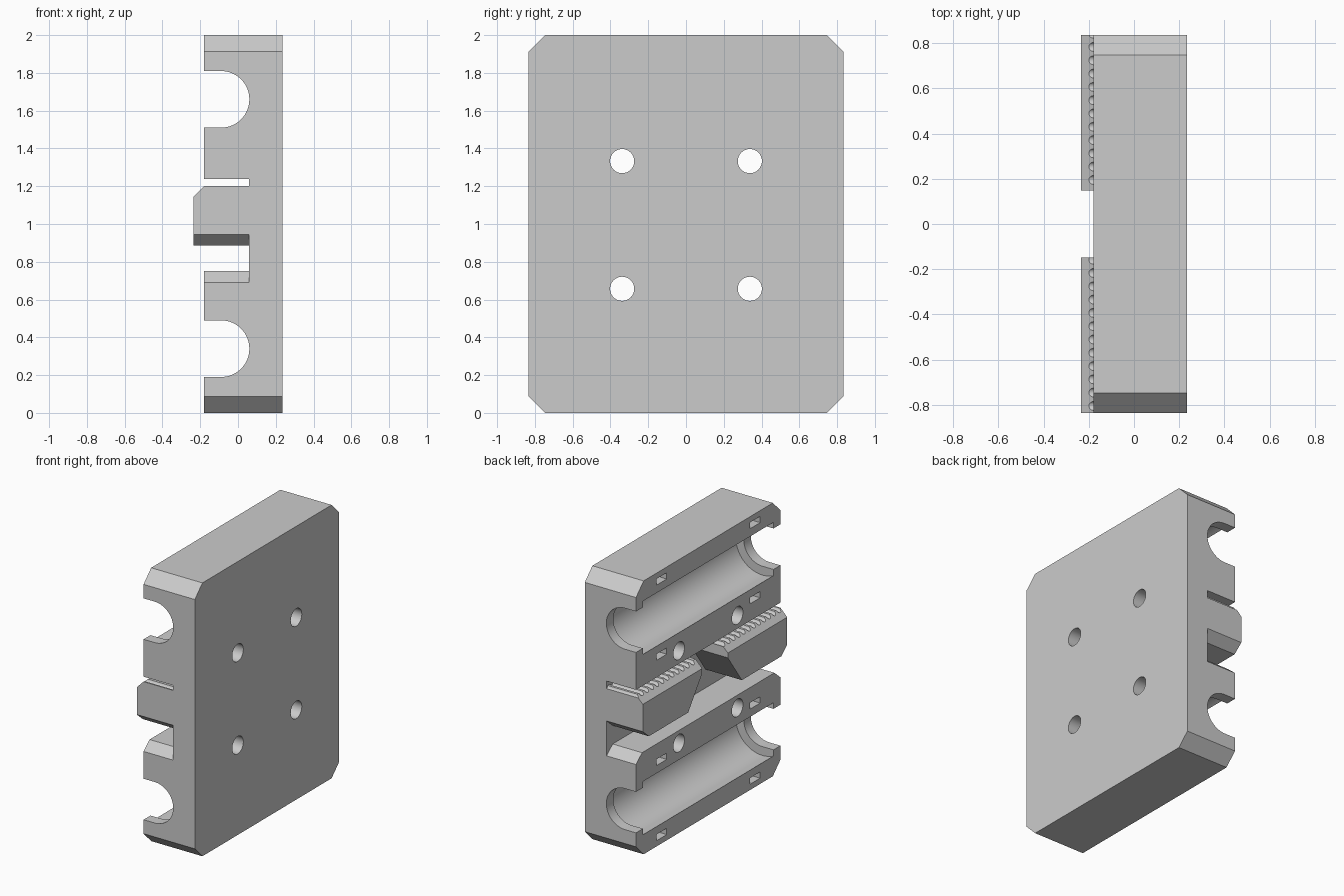
import bpy, bmesh, math
from mathutils import Vector

if "Cube" in bpy.data.objects:
    bpy.data.objects.remove(bpy.data.objects["Cube"], do_unlink=True)

grey = bpy.data.materials.new("plain grey")
grey.use_nodes = True
grey.diffuse_color = (0.6, 0.6, 0.6, 1)
grey.node_tree.nodes["Principled BSDF"].inputs["Base Color"].default_value = (0.6, 0.6, 0.6, 1)

HALF_Y, FACE_X, BACK_X, FLOOR_X = 0.835, -0.18, 0.235, 0.058
BEARING_X, BEARING_Z = -0.09, (0.34, 1.66)


def prism(name, outline, axis, lo, hi):
    """Extrude an outline along x (points are y, z) or along y (points are x, z)."""
    def place(p, t):
        return Vector((t, p[0], p[1])) if axis == "x" else Vector((p[0], t, p[1]))
    bm = bmesh.new()
    face = bm.faces.new([bm.verts.new(place(p, lo)) for p in outline])
    new = bmesh.ops.extrude_face_region(bm, geom=[face])["geom"]
    shift = place((0, 0), hi - lo)
    bmesh.ops.translate(bm, vec=shift, verts=[g for g in new if isinstance(g, bmesh.types.BMVert)])
    bmesh.ops.recalc_face_normals(bm, faces=bm.faces)
    mesh = bpy.data.meshes.new(name)
    bm.to_mesh(mesh)
    bm.free()
    mesh.materials.append(grey)
    obj = bpy.data.objects.new(name, mesh)
    bpy.context.scene.collection.objects.link(obj)
    return obj


def circle(a, b, r, n):
    return [(a + r * math.cos(math.tau * i / n), b + r * math.sin(math.tau * i / n)) for i in range(n)]


def u_shape(z, r, n=32):
    """Open-sided half round reaching past the grooved face."""
    arc = [(BEARING_X + r * math.sin(math.pi * i / n), z - r * math.cos(math.pi * i / n)) for i in range(n + 1)]
    return [(-0.3, z - r)] + arc + [(-0.3, z + r)]


def activate(obj):
    bpy.ops.object.select_all(action="DESELECT")
    obj.select_set(True)
    bpy.context.view_layer.objects.active = obj


def cut(target, cutter):
    cutter.hide_render = True
    mod = target.modifiers.new("cut", "BOOLEAN")
    mod.operation, mod.solver, mod.object = "DIFFERENCE", "EXACT", cutter
    activate(target)
    bpy.ops.object.modifier_apply(modifier=mod.name)
    bpy.data.objects.remove(cutter, do_unlink=True)


# Plate with chamfered corners
c = 0.088
plate = prism("carriage_plate", [
    (-HALF_Y, c), (-HALF_Y + c, 0), (HALF_Y - c, 0), (HALF_Y, c),
    (HALF_Y, 2 - c), (HALF_Y - c, 2), (-HALF_Y + c, 2), (-HALF_Y, 2 - c)], "x", FACE_X, BACK_X)

# Belt channel with flared lower ends
cut(plate, prism("channel_cutter", [
    (-0.9, 1.237), (-0.9, 0.634), (-0.765, 0.75), (0.765, 0.75), (0.9, 0.634), (0.9, 1.237)],
    "x", -0.3, FLOOR_X))

# Round bearing pockets, end openings and curved tie slots
for z in BEARING_Z:
    cut(plate, prism("end_cutter", u_shape(z, 0.15), "y", -1, 1))
    cut(plate, prism("pocket_cutter", circle(BEARING_X, z, 0.215, 64), "y", -0.755, 0.755))
    for y in (-0.54, 0.54):
        band = u_shape(z, 0.298) + u_shape(z, 0.252)[::-1]
        cut(plate, prism("tie_cutter", band, "y", y - 0.06, y + 0.06))

# Screw holes
for y in (-0.338, 0.338):
    for z in (0.657, 1.333):
        cut(plate, prism("hole_cutter", circle(y, z, 0.064, 32), "x", -0.5, 0.5))

# Toothed belt clamps on either side of the centre
parts = [plate]
for side, name in ((1, "back_belt_clamp"), (-1, "front_belt_clamp")):
    outline = [(0.148, 1.2), (HALF_Y, 1.2), (HALF_Y, 0.945), (0.765, 0.885), (0.31, 0.885), (0.148, 1.11)]
    clamp = prism(name, [(side * y, z) for y, z in outline], "x", -0.235, FLOOR_X + 0.01)
    cut(clamp, prism("slope_cutter", [(-0.28, 1.1), (-0.28, 1.3), (-0.08, 1.3)], "y", -1, 1))
    for k in range(-1, 28):
        y = 0.783 - 0.0588 * k
        if 0.14 < side * y < 0.85:
            cut(clamp, prism("tooth_cutter", circle(y, 1.2, 0.02, 12), "x", -0.3, FLOOR_X))
    parts.append(clamp)

for obj in parts:
    activate(obj)
    bpy.ops.object.shade_smooth_by_angle(angle=math.radians(32))
